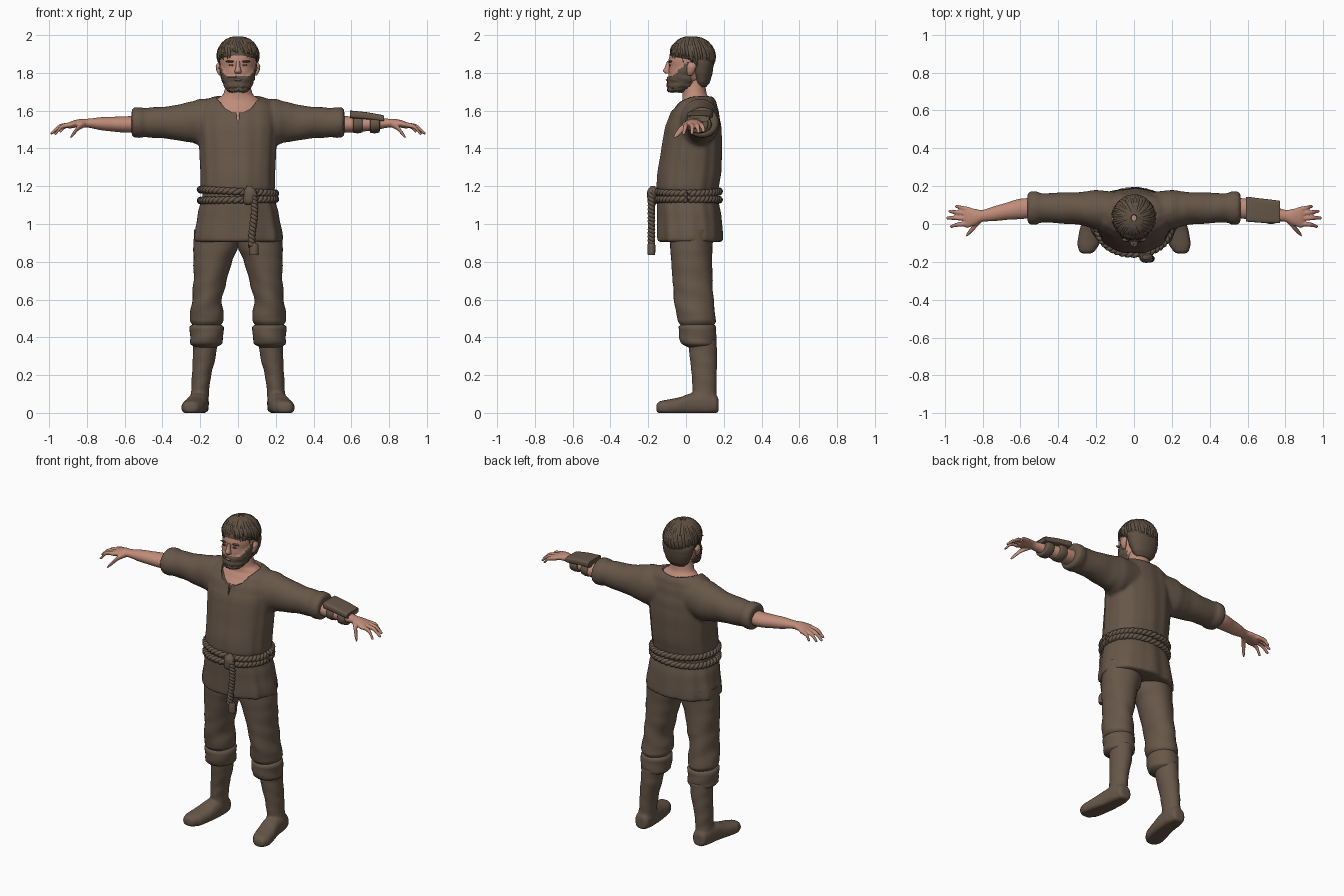
import bpy, bmesh, math, random
from mathutils import Vector

random.seed(4)


def material(name, rgb):
    m = bpy.data.materials.new(name)
    m.diffuse_color = (*rgb, 1)
    return m


CLOTH = material("brown_cloth", (0.135, 0.094, 0.066))
HAIR = material("brown_hair", (0.115, 0.08, 0.055))
SKIN = material("skin", (0.52, 0.26, 0.19))


def oval(t, p=2.0):
    c, s = math.cos(t), math.sin(t)
    return (math.copysign(abs(c) ** (2 / p), c), math.copysign(abs(s) ** (2 / p), s))


def spline(keys, steps):
    # smooth interpolation through the key rings
    out = []
    for i in range(len(keys) - 1):
        a, b = keys[i], keys[i + 1]
        pa, pb = keys[max(i - 1, 0)], keys[min(i + 2, len(keys) - 1)]
        for s in range(steps):
            t = s / steps
            out.append([b0 + (b1 - b0) * (3 * t * t - 2 * t ** 3)
                        if k > 2 else
                        0.5 * (2 * b0 + (b1 - z0) * t + (2 * z0 - 5 * b0 + 4 * b1 - z1) * t * t
                               + (3 * b0 - z0 - 3 * b1 + z1) * t ** 3)
                        for k, (z0, b0, b1, z1) in enumerate(zip(pa, a, b, pb))])
    return out + [list(keys[-1])]


def add_loft(bm, keys, axis=2, n=32, p=2.0, steps=3, fold=None, sx=1):
    # stack of ovals; each key is x, y, z and two half widths
    u, v = [k for k in range(3) if k != axis]
    rings = []
    for x, y, z, a, b in spline(keys, steps):
        ring = []
        for i in range(n):
            t = 2 * math.pi * i / n
            c, s = oval(t, p)
            f = 1 + (fold(t, (x, y, z)[axis]) if fold else 0)
            co = [x, y, z]
            co[u] += a * c * f
            co[v] += b * s * f
            ring.append(bm.verts.new((co[0] * sx, co[1], max(co[2], 0))))
        rings.append(ring)
    for r, q in zip(rings, rings[1:]):
        for i in range(n):
            bm.faces.new((r[i], r[(i + 1) % n], q[(i + 1) % n], q[i]))
    bm.faces.new(rings[0])
    bm.faces.new(rings[-1])


def finish(name, bm, *mats):
    bmesh.ops.recalc_face_normals(bm, faces=bm.faces)
    me = bpy.data.meshes.new(name)
    bm.to_mesh(me)
    bm.free()
    for m in mats:
        me.materials.append(m)
    me.shade_smooth()
    me.set_sharp_from_angle(angle=math.radians(50))
    ob = bpy.data.objects.new(name, me)
    bpy.context.collection.objects.link(ob)
    return ob


def loft(name, mat, keys, **kw):
    bm = bmesh.new()
    add_loft(bm, keys, **kw)
    return finish(name, bm, mat)


def fuse(ob, voxel, smooth):
    r = ob.modifiers.new("fuse", 'REMESH')
    r.mode, r.voxel_size, r.use_smooth_shade = 'VOXEL', voxel, True
    s = ob.modifiers.new("soften", 'SMOOTH')
    s.factor, s.iterations = 0.5, smooth


def cords(name, mat, depth, paths):
    # round strands; each path point is a position and a thickness factor
    cu = bpy.data.curves.new(name, 'CURVE')
    cu.dimensions, cu.bevel_depth, cu.bevel_resolution, cu.use_fill_caps = '3D', depth, 2, True
    for path in paths:
        sp = cu.splines.new('POLY')
        sp.points.add(len(path) - 1)
        for pt, (co, r) in zip(sp.points, path):
            pt.co, pt.radius = (*co, 1), r
    cu.materials.append(mat)
    bpy.context.collection.objects.link(bpy.data.objects.new(name, cu))


def rope(fn, n, turns, r):
    # two strands wound round a path given as centre and outward direction
    out = []
    for k in (0, math.pi):
        path = []
        for i in range(n + 1):
            c, o, w = fn(i / n)
            t = turns * 2 * math.pi * i / n + k
            path.append((c + o * r * math.cos(t) + w * r * math.sin(t), 1))
        out.append(path)
    return out


# tunic: body and sleeves fused, with a cut neck opening
def drape(t, z):
    low = max(0, 1.15 - z) / 0.25
    return 0.012 * math.sin(11 * t + 3 * z) + 0.022 * low * math.sin(9 * t + 1) + 0.008 * math.sin(17 * t)


def sleeve_fold(t, x):
    return 0.02 * math.sin(38 * x + 2 * t) * (x > 0.22)


bm = bmesh.new()
add_loft(bm, [(0, .02, .905, .234, .172), (0, .02, .94, .234, .172), (0, .015, 1.05, .215, .168),
              (0, .008, 1.11, .2, .163), (0, .008, 1.15, .186, .152), (0, .008, 1.2, .198, .164),
              (0, .016, 1.27, .198, .168), (0, .03, 1.4, .204, .16), (0, .037, 1.5, .212, .15),
              (0, .045, 1.58, .21, .13), (0, .055, 1.635, .19, .108), (0, .065, 1.665, .15, .085),
              (0, .07, 1.68, .1, .06)], n=72, p=2.2, fold=drape)
for s in (-1, 1):
    add_loft(bm, [(.1, .07, 1.55, .1, .115), (.2, .075, 1.54, .105, .123), (.25, .08, 1.54, .093, .108),
                  (.32, .083, 1.537, .085, .094), (.42, .085, 1.537, .08, .082), (.5, .085, 1.537, .078, .076),
                  (.512, .085, 1.537, .088, .083), (.55, .085, 1.537, .087, .082), (.563, .085, 1.537, .07, .066)],
             axis=0, fold=sleeve_fold, sx=s)
tunic = finish("tunic", bm, CLOTH)
fuse(tunic, 0.011, 3)
bm = bmesh.new()
add_loft(bm, [(0, -.07, 1.59, .03, .04), (0, -.035, 1.62, .08, .075), (0, .03, 1.65, .115, .105),
              (0, .045, 1.75, .13, .125)])
neck_cutter = finish("neck_cutter", bm, CLOTH)
slit_cutter = loft("slit_cutter", CLOTH, [(0, -.09, 1.535, .002, .07), (0, -.09, 1.64, .016, .07)], n=12)
for c in (neck_cutter, slit_cutter):
    c.hide_render = True
    c.hide_viewport = True
    b = tunic.modifiers.new("opening", 'BOOLEAN')
    b.operation, b.object, b.solver = 'DIFFERENCE', c, 'EXACT'

# neck and upper chest
loft("neck", SKIN, [(0, .037, 1.5, .18, .137), (0, .045, 1.58, .175, .116), (0, .055, 1.625, .15, .094),
                    (0, .055, 1.66, .112, .074), (0, .045, 1.69, .076, .064), (0, .04, 1.74, .064, .062),
                    (0, .035, 1.8, .06, .06)])

# rope belt with knot and hanging end
Z = Vector((0, 0, 1))


def belt(z, tilt):
    def at(f):
        c, s = oval(2 * math.pi * f, 2.2)
        o = Vector((c, s, 0)).normalized()
        return Vector((.198 * c, .008 + .167 * s, z - tilt * c)), o, Z
    return at


def hanging(x, y, top, low):
    return lambda f: (Vector((x + .008 * math.sin(5 * f), y, top + (low - top) * f)),
                      Vector((1, 0, 0)), Vector((0, 1, 0)))


cords("rope_belt", CLOTH, .013, rope(belt(1.172, .01), 160, 22, .008) + rope(belt(1.128, -.004), 160, 22, .008))
cords("rope_end", CLOTH, .012, rope(hanging(.08, -.183, 1.17, .88), 60, 7, .009))
loft("rope_tassel", CLOTH, [(.085, -.183, .9, .016, .016), (.085, -.183, .88, .024, .021),
                            (.085, -.183, .84, .025, .02), (.085, -.183, .835, .018, .015)], n=12)
loft("rope_knot", CLOTH, [(.06, -.175, 1.1, .015, .012), (.06, -.178, 1.12, .032, .026),
                          (.065, -.178, 1.17, .034, .028), (.06, -.175, 1.2, .015, .012)], n=16)


def leg_fold(t, z):
    return 0.022 * math.sin(50 * z + 2 * t) * (z < 0.72) + 0.012 * math.sin(5 * t + 14 * z)


def boot_fold(t, z):
    return 0.018 * math.sin(75 * z + 2 * t)


for s, side in ((-1, "right"), (1, "left")):
    # trousers, knee cuff and boot
    loft(side + "_trouser", CLOTH, [
        (.11, .03, .97, .122, .12), (.118, .027, .88, .119, .112), (.135, .03, .8, .102, .108),
        (.148, .036, .7, .087, .106), (.163, .042, .6, .078, .104), (.164, .05, .53, .087, .104),
        (.165, .056, .49, .09, .1), (.165, .06, .455, .07, .08)], steps=5, fold=leg_fold, sx=s)
    loft(side + "_cuff", CLOTH, [
        (.166, .062, .475, .06, .07), (.166, .06, .455, .09, .1), (.166, .062, .405, .088, .098),
        (.168, .066, .37, .086, .094), (.172, .075, .347, .055, .065)], fold=boot_fold, sx=s)
    bm = bmesh.new()
    add_loft(bm, [(.172, .085, .39, .066, .078), (.178, .092, .3, .061, .073), (.193, .096, .2, .051, .066),
                  (.2, .098, .12, .047, .063), (.205, .1, .06, .05, .066), (.206, .1, .01, .05, .066)],
             fold=boot_fold, sx=s)
    add_loft(bm, [(.205, .172, .04, .03, .035), (.205, .155, .045, .046, .05), (.208, .1, .05, .054, .062),
                  (.214, .03, .045, .057, .06), (.228, -.04, .035, .062, .046), (.24, -.1, .028, .06, .042),
                  (.248, -.14, .028, .044, .034), (.25, -.157, .026, .022, .018)], axis=1, p=2.4, sx=s)
    fuse(finish(side + "_boot", bm, CLOTH), 0.008, 3)

    # forearm, palm and fingers fused
    bm = bmesh.new()
    add_loft(bm, [(.5, .085, 1.53, .055, .046), (.6, .08, 1.527, .054, .043), (.7, .062, 1.53, .043, .037),
                  (.8, .043, 1.534, .031, .023), (.84, .037, 1.534, .043, .021), (.88, .035, 1.526, .056, .019),
                  (.9, .036, 1.52, .05, .014)], axis=0, sx=s)
    for x, y, z, y0 in ((.935, .092, 1.495, .076), (.968, .066, 1.49, .052),
                        (.982, .032, 1.485, .028), (.962, -.012, 1.482, .002)):
        add_loft(bm, [(.87, y0, 1.526, .014, .014), ((x + .9) / 2, (y + y0) / 2 + .002, 1.517, .012, .013),
                      (x, y, z, .01, .01), (x + .012, y + (y - y0) * .1, z - .006, .004, .004)],
                 axis=0, n=12, sx=s)
    add_loft(bm, [(.81, .025, 1.53, .02, .018), (.845, -.015, 1.51, .018, .016),
                  (.872, -.045, 1.477, .015, .013), (.888, -.062, 1.458, .006, .006)], axis=0, n=12, sx=s)
    fuse(finish(side + "_arm", bm, SKIN), 0.005, 2)

    # ear
    loft(side + "_ear", SKIN, [(.09, .02, 1.785, .008, .01), (.1, .025, 1.805, .012, .02),
                               (.104, .03, 1.835, .014, .025), (.098, .028, 1.858, .006, .012)], n=12, sx=s)

# forearm guard: curved plate and two straps
guard = loft("arm_guard", CLOTH, [(.595, .078, 1.58, .06, .016), (.6, .078, 1.58, .066, .02),
                                  (.68, .07, 1.573, .064, .019), (.765, .064, 1.56, .06, .017),
                                  (.77, .064, 1.559, .054, .012)], axis=0, n=32, p=5)
for x, y in ((.635, .076), (.725, .06)):
    loft("guard_strap", CLOTH, [(x - .026, y, 1.53, .046, .036), (x - .022, y, 1.53, .058, .048),
                                (x, y, 1.53, .06, .05), (x + .022, y, 1.53, .057, .046),
                                (x + .026, y, 1.53, .042, .032)], axis=0)

# head, with the beard as thickened and recoloured lower face
bm = bmesh.new()
add_loft(bm, [(0, -.055, 1.7, .03, .03), (0, -.04, 1.715, .055, .052), (0, -.018, 1.74, .07, .076),
              (0, 0, 1.775, .082, .094), (0, .01, 1.82, .09, .1), (0, .022, 1.87, .096, .114),
              (0, .03, 1.93, .09, .108), (0, .03, 1.97, .06, .07), (0, .03, 1.985, .02, .02)], n=48, steps=5)


def bearded(c):
    return c.z < 1.782 + max(0, c.y + .075) * 0.9 and c.y < 0.03


bm.normal_update()
for v in bm.verts:
    if bearded(v.co):
        v.co += v.normal * (.007 + random.uniform(-.003, .003))
for f in bm.faces:
    f.material_index = int(bearded(f.calc_center_median()))
finish("head", bm, SKIN, HAIR)
loft("nose", SKIN, [(0, -.088, 1.862, .009, .012), (0, -.096, 1.835, .011, .014),
                    (0, -.102, 1.81, .018, .02), (0, -.094, 1.796, .016, .014)], n=16)
loft("lips", SKIN, [(0, -.094, 1.758, .014, .01), (0, -.094, 1.763, .022, .014),
                    (0, -.094, 1.768, .014, .01)], n=16)
for s in (-1, 1):
    loft("eye", HAIR, [(.037, -.086, 1.836, .008, .003), (.037, -.086, 1.84, .014, .004),
                       (.037, -.086, 1.844, .008, .003)], n=12, sx=s)
    loft("eyebrow", HAIR, [(.04, -.083, 1.856, .016, .007), (.04, -.083, 1.861, .026, .01),
                           (.04, -.083, 1.866, .016, .007)], n=12, sx=s)

# hair: base cap plus tapered locks combed down from the crown
loft("hair_cap", HAIR, [(0, .085, 1.725, .05, .022), (0, .085, 1.76, .078, .045), (0, .082, 1.81, .096, .06),
                        (0, .075, 1.855, .104, .07), (0, .033, 1.885, .106, .118), (0, .033, 1.92, .102, .115),
                        (0, .033, 1.96, .076, .086), (0, .035, 1.985, .03, .035)], n=40)
locks = []
for i in range(110):
    phi = 2 * math.pi * i / 55 + random.uniform(-.05, .05)
    back = (math.sin(phi) + 1) / 2
    end = math.radians(84 + 44 * back ** 0.8 + random.uniform(-14, 10))
    start = math.radians(8 + 40 * (i >= 55))
    path = []
    for k in range(8):
        f = k / 7
        t, h = start + (end - start) * f, phi + 0.18 * f
        pull = 1.0 + 0.05 * f * f * random.random()
        z = 1.882 + .106 * math.cos(t)
        rad = max(math.sin(t), .8 if t > 1.6 else 0)
        path.append(((.105 * rad * math.cos(h) * pull, .032 + .116 * rad * math.sin(h) * pull, z),
                     (0.5 + 1.1 * math.sin(math.pi * min(f + .12, 1))) * (1 - .8 * f ** 5)))
    locks.append(path)
cords("hair_locks", HAIR, .007, locks)
